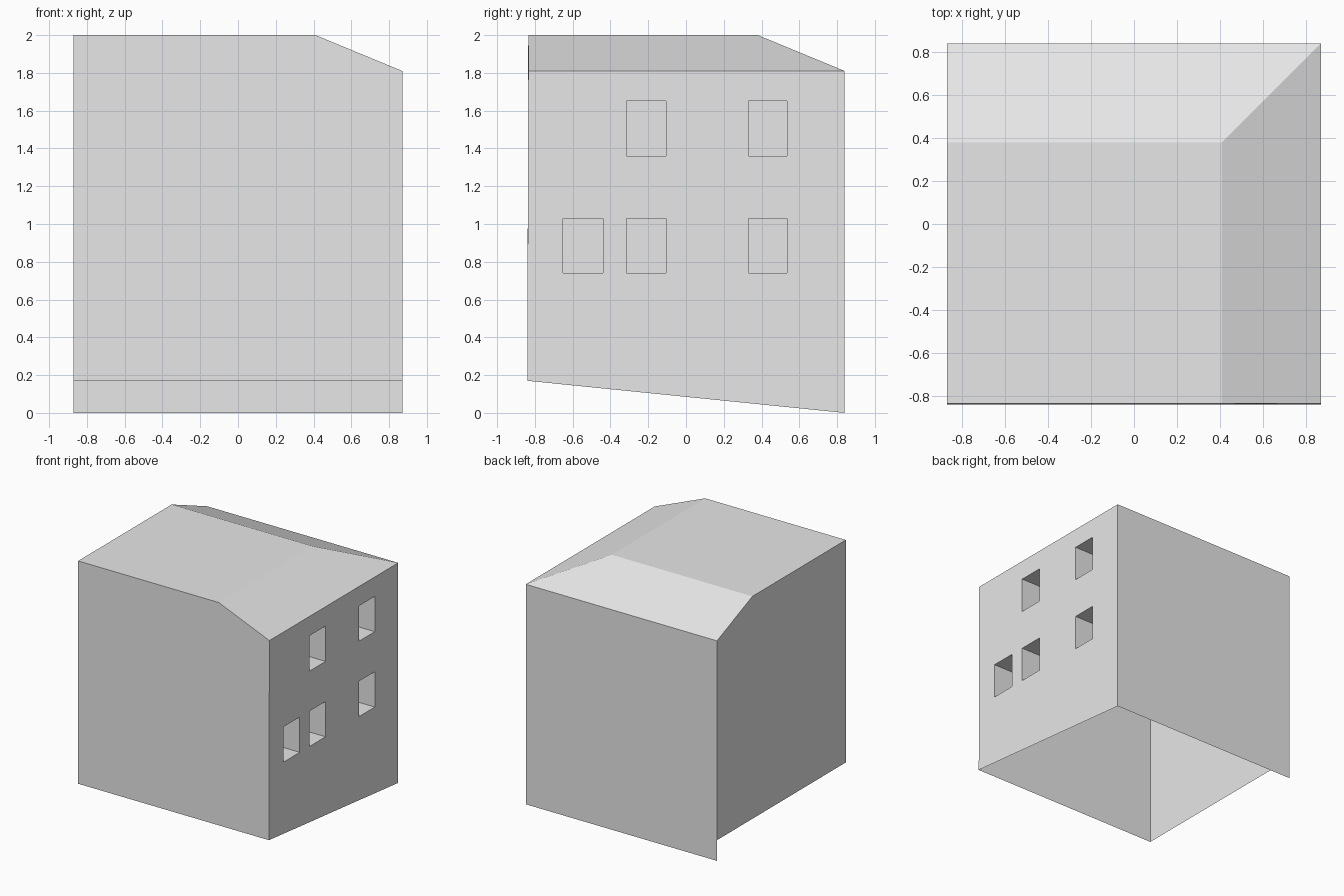
import bpy
import bmesh
from mathutils import Vector

cube = bpy.data.objects.get("Cube")
if cube:
    bpy.data.objects.remove(cube, do_unlink=True)

X, Y = 0.87, 0.84                 # half width and half depth
FRONT_TOP = -0.835                # front wall leans in very slightly
TOP, EAVE, BASE = 2.0, 1.81, 0.17
RIDGE_X, RIDGE_Y = 0.41, 0.38     # where the flat roof starts to slope
RECESS = 0.2

plaster = bpy.data.materials.new("light grey plaster")
plaster.use_nodes = True
plaster.diffuse_color = (0.8, 0.8, 0.8, 1)
plaster.node_tree.nodes["Principled BSDF"].inputs["Base Color"].default_value = (0.8, 0.8, 0.8, 1)


def make_object(name, bm):
    mesh = bpy.data.meshes.new(name)
    bm.to_mesh(mesh)
    bm.free()
    mesh.materials.append(plaster)
    obj = bpy.data.objects.new(name, mesh)
    bpy.context.collection.objects.link(obj)
    return obj


def panel(*faces):
    """Sheet made from faces given as corner points, wound to face outward."""
    bm = bmesh.new()
    for corners in faces:
        bm.faces.new([bm.verts.new(c) for c in corners])
    bmesh.ops.remove_doubles(bm, verts=bm.verts[:], dist=0.0001)
    return bm


# Roof corners
flat_fl, flat_fr = (-X, FRONT_TOP, TOP), (RIDGE_X, FRONT_TOP, TOP)
flat_bl, flat_br = (-X, RIDGE_Y, TOP), (RIDGE_X, RIDGE_Y, TOP)
eave_fr, eave_br, eave_bl = (X, FRONT_TOP, EAVE), (X, Y, EAVE), (-X, Y, EAVE)
base_fl, base_fr = (-X, -Y, BASE), (X, -Y, BASE)

# Roof: flat top with a back and a side slope meeting at a hip
make_object("roof", panel(
    (flat_fl, flat_fr, flat_br, flat_bl),
    (flat_bl, flat_br, eave_br, eave_bl),
    (flat_fr, eave_fr, eave_br, flat_br)))

# Plain walls; the underside of the building stays open
make_object("front_wall", panel((base_fl, base_fr, eave_fr, flat_fr, flat_fl)))
make_object("back_wall", panel(((X, Y, 0), (-X, Y, 0), eave_bl, eave_br)))
make_object("left_end_wall", panel(((-X, Y, BASE), base_fl, flat_fl, flat_bl, eave_bl)))

# Window wall: cut along the window edges, then push the openings inward
columns = [(-0.65, -0.44), (-0.315, -0.105), (0.33, 0.535)]
rows = [(0.74, 1.03), (1.36, 1.65)]
wall = panel((base_fr, (X, Y, 0), eave_br, eave_fr))


def cut(point, normal):
    bmesh.ops.bisect_plane(wall, geom=wall.verts[:] + wall.edges[:] + wall.faces[:],
                           plane_co=point, plane_no=normal)


for pair in columns:
    for y in pair:
        cut((0, y, 0), (0, 1, 0))
for pair in rows:
    for z in pair:
        cut((0, 0, z), (0, 0, 1))


def is_window(face):
    c = face.calc_center_median()
    for i, (y0, y1) in enumerate(columns):
        for j, (z0, z1) in enumerate(rows):
            # the front column has a window on the lower floor only
            if y0 < c.y < y1 and z0 < c.z < z1 and not (i == 0 and j == 1):
                return True
    return False


openings = [f for f in wall.faces if is_window(f)]
for face in openings:
    result = bmesh.ops.extrude_discrete_faces(wall, faces=[face])
    pane = result["faces"][0]
    inner = [v.co.copy() for v in pane.verts]
    for v in pane.verts:
        v.co += Vector((-RECESS, 0, 0))
    # reveals joining the opening to the recessed pane
    outer = [wall.verts.new(c) for c in inner]
    back = list(pane.verts)
    for k in range(len(back)):
        n = (k + 1) % len(back)
        if not wall.edges.get((back[k], back[n])) or len(wall.edges.get((back[k], back[n])).link_faces) < 2:
            wall.faces.new((outer[k], outer[n], back[n], back[k]))
bmesh.ops.remove_doubles(wall, verts=wall.verts[:], dist=0.0001)
make_object("window_wall", wall)
